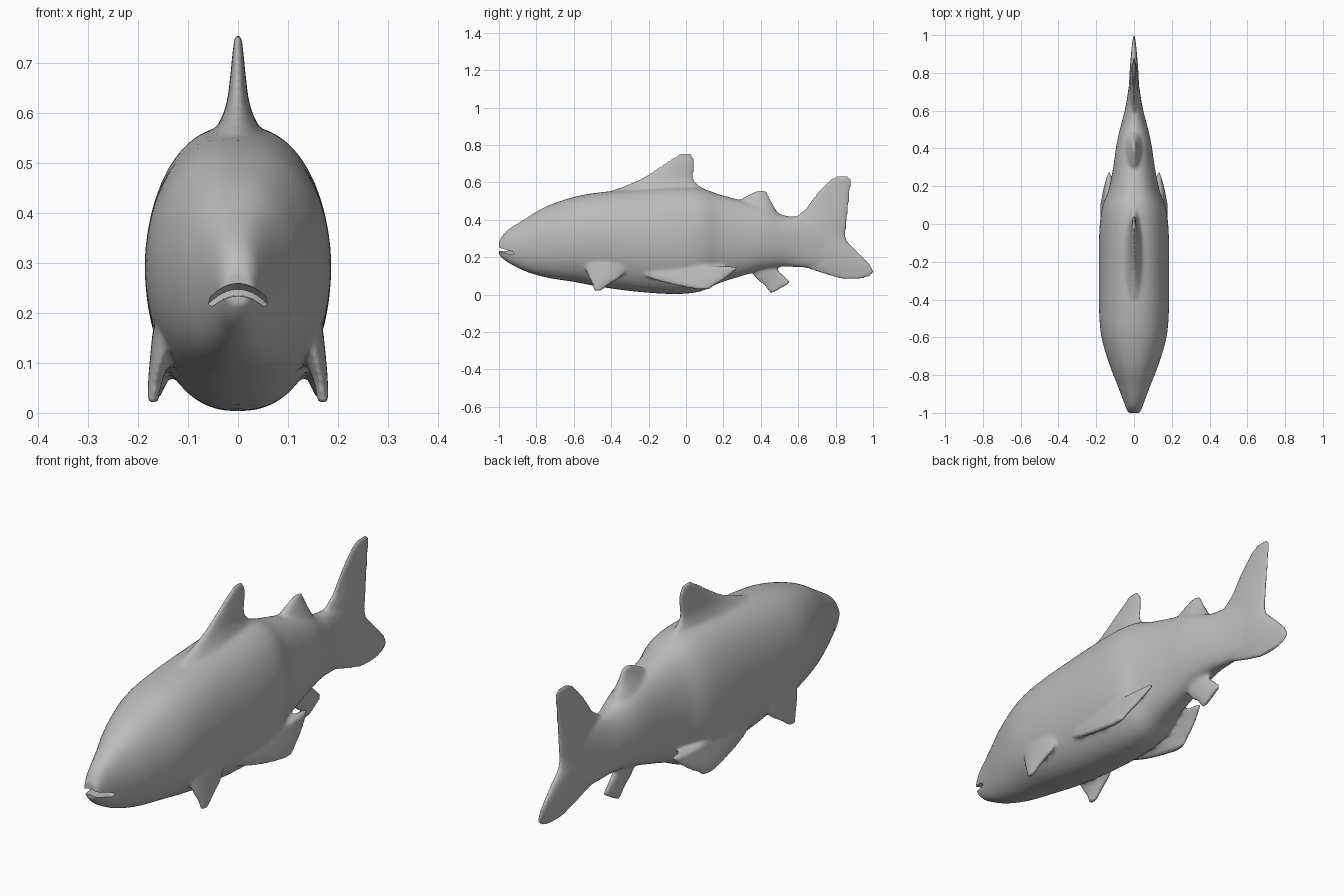
import bpy, bmesh, math
from mathutils import Vector

if "Cube" in bpy.data.objects:
    bpy.data.objects.remove(bpy.data.objects["Cube"])

skin = bpy.data.materials.new("plain grey")
skin.diffuse_color = (0.5, 0.5, 0.5, 1)
skin.use_nodes = True
skin.node_tree.nodes["Principled BSDF"].inputs["Base Color"].default_value = skin.diffuse_color


def smooth_rows(rows, steps=5):
    """Catmull-Rom interpolation through rows of numbers."""
    out = []
    for i in range(len(rows) - 1):
        p0, p1 = rows[max(i - 1, 0)], rows[i]
        p2, p3 = rows[i + 1], rows[min(i + 2, len(rows) - 1)]
        for s in range(steps):
            t = s / steps
            out.append([0.5 * (2 * b + (c - a) * t + (2 * a - 5 * b + 4 * c - d) * t * t
                               + (3 * b - a - 3 * c + d) * t ** 3)
                        for a, b, c, d in zip(p0, p1, p2, p3)])
    return out + [list(rows[-1])]


def loft(name, rings):
    """Skin a closed surface over a list of point rings."""
    bm = bmesh.new()
    vs = [[bm.verts.new(p) for p in ring] for ring in rings]
    n = len(vs[0])
    for a, b in zip(vs, vs[1:]):
        for i in range(n):
            bm.faces.new((a[i], a[(i + 1) % n], b[(i + 1) % n], b[i]))
    bm.faces.new(vs[0])
    bm.faces.new(vs[-1])
    bmesh.ops.recalc_face_normals(bm, faces=bm.faces)
    me = bpy.data.meshes.new(name)
    bm.to_mesh(me)
    bm.free()
    ob = bpy.data.objects.new(name, me)
    bpy.context.collection.objects.link(ob)
    me.materials.append(skin)
    return ob


def fin(name, rows, side=1):
    """Rows: front y, front z, back y, back z, centre x, half thickness."""
    rings = []
    for y0, z0, y1, z1, x, t in smooth_rows(rows):
        ring = []
        for k in range(20):
            a = 2 * math.pi * k / 20
            u = 0.5 - 0.5 * math.cos(a)
            ring.append(Vector((side * x + t * math.sin(a),
                                y0 + (y1 - y0) * u, z0 + (z1 - z0) * u)))
        rings.append(ring)
    return loft(name, rings)


def level(rows):
    """Rows with a level chord: z, front y, back y, centre x, half thickness."""
    return [(y0, z, y1, z, x, t) for z, y0, y1, x, t in rows]


# Body stations: y, bottom z, top z, half width
stations = [
    (-1.0, .215, .285, .030), (-.975, .188, .325, .042), (-.94, .165, .355, .055),
    (-.86, .125, .405, .085), (-.75, .092, .470, .128), (-.6, .068, .522, .172),
    (-.45, .040, .548, .185), (-.25, .014, .565, .186), (-.05, .003, .575, .184),
    (.08, .018, .568, .170), (.18, .062, .535, .135), (.3, .100, .503, .110),
    (.42, .135, .470, .093), (.52, .150, .425, .070), (.62, .145, .415, .045),
    (.74, .150, .410, .026), (.84, .200, .360, .012)]
rings = []
for y, zb, zt, w in smooth_rows(stations):
    ring = []
    for k in range(48):
        a = 2 * math.pi * k / 48
        c, s = math.cos(a), math.sin(a)
        ring.append((w * math.copysign(abs(c) ** .85, c), y,
                     (zb + zt) / 2 + (zt - zb) / 2 * s))
    rings.append(ring)
body = loft("fish_body", rings)

# Fins along the centre line
parts = [
    fin("dorsal_fin", level([
        (.758, -.025, .02, 0, .006), (.72, -.085, .045, 0, .011), (.67, -.16, .043, 0, .016),
        (.62, -.24, .04, 0, .023), (.58, -.33, .075, 0, .038), (.545, -.42, .14, 0, .065),
        (.49, -.46, .2, 0, .12)])),
    fin("rear_dorsal_fin", level([
        (.556, .385, .425, 0, .008), (.54, .345, .437, 0, .013),
        (.5, .28, .455, 0, .03), (.44, .22, .49, 0, .06)])),
    fin("tail_fin", level([
        (.633, .81, .868, 0, .006), (.61, .765, .882, 0, .008), (.53, .69, .876, 0, .011),
        (.46, .638, .868, 0, .016), (.4, .57, .862, 0, .022), (.3, .54, .858, 0, .026),
        (.24, .54, .91, 0, .026), (.17, .58, .978, 0, .02), (.125, .69, 1.003, 0, .013),
        (.1, .77, .985, 0, .01), (.081, .84, .93, 0, .007)])),
    fin("anal_fin", [
        (.452, .003, .562, .066, 0, .012), (.42, .045, .525, .1, 0, .014),
        (.37, .09, .487, .142, 0, .02), (.33, .16, .47, .2, 0, .03)])]

# Paired fins on the lower sides
for side, word in ((-1, "left"), (1, "right")):
    parts.append(fin(word + "_pectoral_fin", level([
        (.02, -.492, -.455, .17, .011), (.06, -.505, -.40, .166, .014),
        (.1, -.525, -.34, .157, .02), (.17, -.55, -.29, .14, .03)]), side))
    parts.append(fin(word + "_pelvic_fin", level([
        (.028, .06, .125, .168, .011), (.05, -.06, .155, .163, .016),
        (.09, -.2, .22, .15, .022), (.15, -.3, .29, .128, .03)]), side))

# Fuse everything into one soft skin
bpy.ops.object.select_all(action='DESELECT')
for ob in parts + [body]:
    ob.select_set(True)
bpy.context.view_layer.objects.active = body
bpy.ops.object.join()
remesh = body.modifiers.new("fuse", 'REMESH')
remesh.mode = 'VOXEL'
remesh.voxel_size = 0.008
remesh.use_smooth_shade = True
soften = body.modifiers.new("soften", 'SMOOTH')
soften.factor = 0.5
soften.iterations = 6

# Arched mouth slot
mouth = []
for i in range(15):
    x = -.07 + .01 * i
    z = .247 - .03 * (x / .06) ** 2
    mouth.append([(x, -1.1, z - .016), (x, -.93, z - .012),
                  (x, -.915, z), (x, -.93, z + .01), (x, -1.1, z + .014)])
cutter = loft("mouth_cutter", mouth)
cutter.hide_render = True
cutter.hide_set(True)
cut = body.modifiers.new("mouth", 'BOOLEAN')
cut.operation = 'DIFFERENCE'
cut.solver = 'EXACT'
cut.object = cutter
